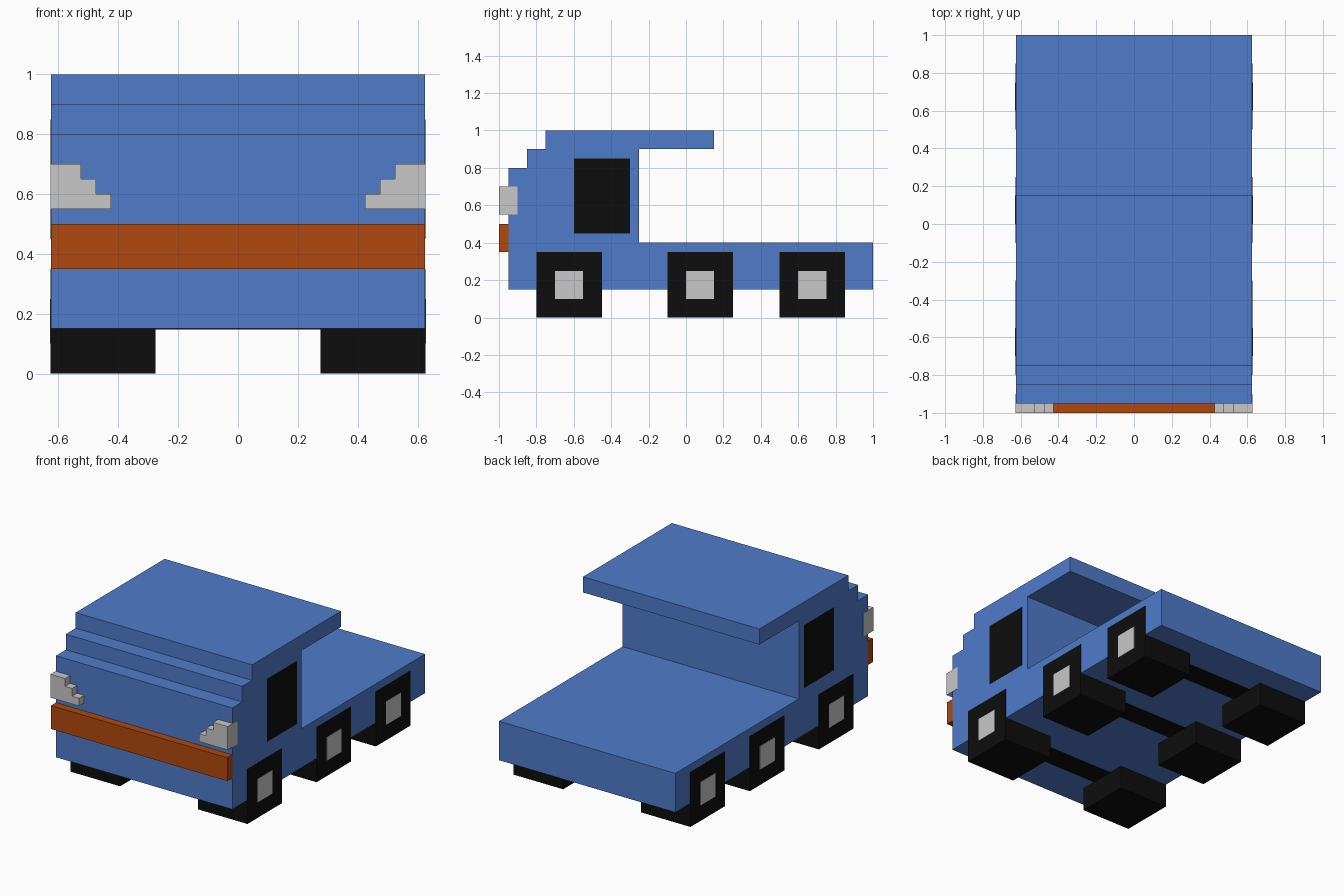
import bpy, bmesh

if "Cube" in bpy.data.objects:
    bpy.data.objects.remove(bpy.data.objects["Cube"])


def material(name, rgb):
    m = bpy.data.materials.new(name)
    m.diffuse_color = (*rgb, 1.0)
    m.use_nodes = True
    m.node_tree.nodes["Principled BSDF"].inputs["Base Color"].default_value = m.diffuse_color
    return m


BLUE = material("blue paint", (0.08, 0.198, 0.597))
BLACK = material("black rubber and glass", (0.004, 0.004, 0.004))
GREY = material("light grey", (0.578, 0.578, 0.578))
ORANGE = material("burnt orange", (0.434, 0.065, 0.0044))

HALF = 0.625   # half width of the truck
SKIN = 0.002   # how far painted details sit proud of the body


def prism(name, profile, axis, lo, hi, mat):
    """Extrude a closed 2D profile along x (points are y,z) or y (points are x,z)."""
    def place(p, d):
        return (d, p[0], p[1]) if axis == "x" else (p[0], d, p[1])
    bm = bmesh.new()
    face = bm.faces.new([bm.verts.new(place(p, lo)) for p in profile])
    ext = bmesh.ops.extrude_face_region(bm, geom=[face])
    for v in ext["geom"]:
        if isinstance(v, bmesh.types.BMVert):
            v.co["xyz".index(axis)] = hi
    bmesh.ops.recalc_face_normals(bm, faces=bm.faces)
    mesh = bpy.data.meshes.new(name)
    bm.to_mesh(mesh)
    bm.free()
    mesh.materials.append(mat)
    obj = bpy.data.objects.new(name, mesh)
    bpy.context.collection.objects.link(obj)
    return obj


def box(name, x, y, z, mat):
    rect = [(y[0], z[0]), (y[1], z[0]), (y[1], z[1]), (y[0], z[1])]
    return prism(name, rect, "x", x[0], x[1], mat)


def mirrored(obj):
    obj.modifiers.new("mirror", "MIRROR").use_axis = (True, False, False)
    return obj


# Chassis, stepped cab and overhanging roof in one side profile
prism("body", [(-0.95, 0.15), (1, 0.15), (1, 0.4), (-0.25, 0.4), (-0.25, 0.9),
               (0.15, 0.9), (0.15, 1), (-0.75, 1), (-0.75, 0.9), (-0.85, 0.9),
               (-0.85, 0.8), (-0.95, 0.8)], "x", -HALF, HALF, BLUE)

# Front bumper
box("bumper", (-HALF, HALF), (-1, -0.95), (0.35, 0.5), ORANGE)

# Stepped headlights wrapping round the cab corners
out = HALF + SKIN
mirrored(prism("headlights", [(0.425, 0.55), (out, 0.55), (out, 0.7), (0.525, 0.7),
                              (0.525, 0.65), (0.475, 0.65), (0.475, 0.6), (0.425, 0.6)],
               "y", -1, -0.9, GREY))

# Side windows
mirrored(box("side_windows", (HALF - 0.004, out), (-0.6, -0.3), (0.45, 0.85), BLACK))

# Three axles with square wheels and hubs
for label, y in (("front", -0.625), ("middle", 0.075), ("rear", 0.675)):
    mirrored(box(label + "_wheels", (0.275, out), (y - 0.175, y + 0.175), (0, 0.35), BLACK))
    mirrored(box(label + "_hubs", (HALF - 0.004, out + SKIN), (y - 0.075, y + 0.075),
                 (0.1, 0.25), GREY))
    box(label + "_axle", (-0.275, 0.275), (y - 0.075, y + 0.075), (0.15 - SKIN, 0.25), BLACK)
